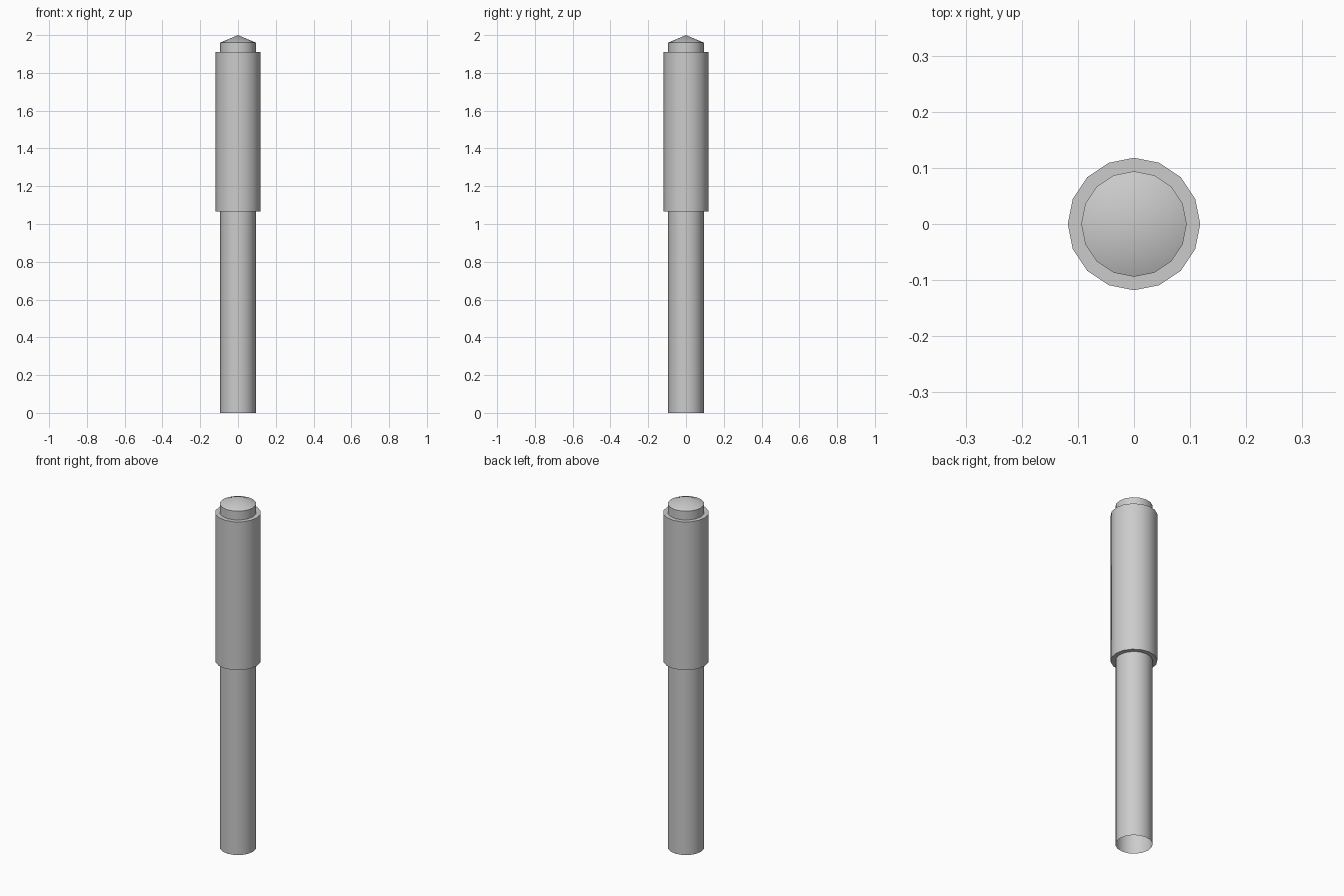
import bpy, bmesh, math

if "Cube" in bpy.data.objects:
    bpy.data.objects.remove(bpy.data.objects["Cube"])

SIDES = 16


def lathe(name, profile):
    """Revolve (radius, z) points around z; radius 0 makes a single tip."""
    bm = bmesh.new()
    rings = []
    for r, z in profile:
        if r == 0:
            rings.append([bm.verts.new((0, 0, z))] * SIDES)
        else:
            rings.append([bm.verts.new((r * math.cos(2 * math.pi * i / SIDES),
                                        r * math.sin(2 * math.pi * i / SIDES), z))
                          for i in range(SIDES)])
    for low, high in zip(rings, rings[1:]):
        for i in range(SIDES):
            j = (i + 1) % SIDES
            loop = [low[i], low[j], high[j], high[i]]
            bm.faces.new(list(dict.fromkeys(loop)))
    mesh = bpy.data.meshes.new(name)
    bm.to_mesh(mesh)
    bm.free()
    obj = bpy.data.objects.new(name, mesh)
    bpy.context.collection.objects.link(obj)
    bpy.ops.object.select_all(action='DESELECT')
    obj.select_set(True)
    bpy.context.view_layer.objects.active = obj
    bpy.ops.object.shade_smooth_by_angle(angle=math.radians(30))
    return obj


SHAFT_R, SLEEVE_R = 0.094, 0.118

# Shaft: open at the bottom, shallow cone on top
lathe("shaft", [(SHAFT_R, 0), (SHAFT_R, 1.96), (0, 2.0)])

# Thicker sleeve around the upper half, with flat ring ends
lathe("sleeve", [(SHAFT_R, 1.065), (SLEEVE_R, 1.065),
                 (SLEEVE_R, 1.91), (SHAFT_R, 1.91)])
